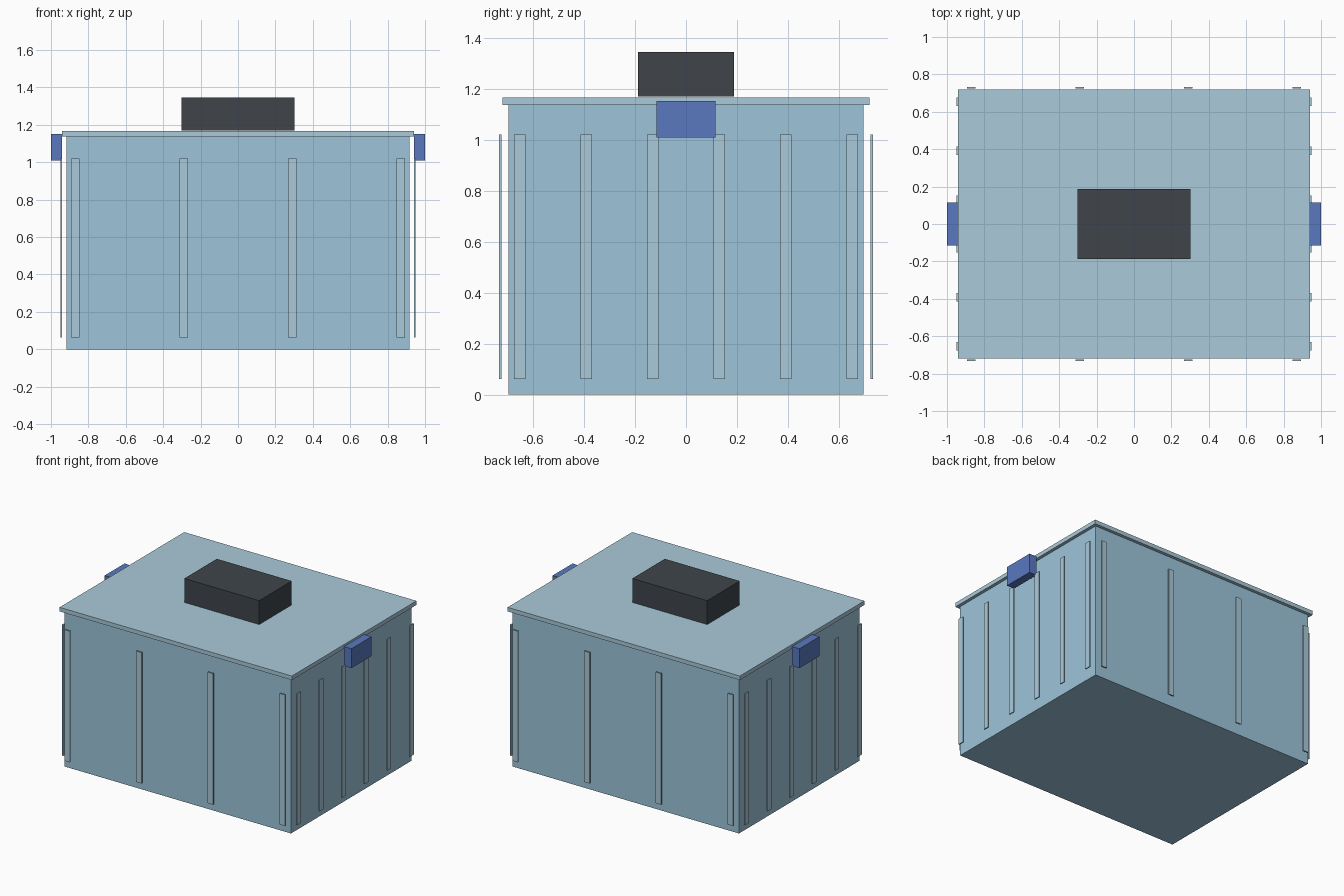
import bpy
import bmesh
from mathutils import Matrix, Vector

if "Cube" in bpy.data.objects:
    bpy.data.objects.remove(bpy.data.objects["Cube"])


def material(name, rgb):
    m = bpy.data.materials.new(name)
    m.diffuse_color = (*rgb, 1)
    m.use_nodes = True
    m.node_tree.nodes["Principled BSDF"].inputs["Base Color"].default_value = m.diffuse_color
    return m


BODY = material("light_blue", (0.34, 0.56, 0.71))
TRIM = material("pale_blue", (0.40, 0.59, 0.70))
CLIP = material("clip_blue", (0.10, 0.19, 0.52))
DARK = material("charcoal", (0.05, 0.06, 0.07))


def box(name, x, y, z, mat):
    """Box spanning the given (min, max) ranges."""
    lo, hi = Vector((x[0], y[0], z[0])), Vector((x[1], y[1], z[1]))
    bm = bmesh.new()
    bmesh.ops.create_cube(bm, size=1, matrix=Matrix.Diagonal((*(hi - lo), 1)))
    mesh = bpy.data.meshes.new(name)
    bm.to_mesh(mesh)
    bm.free()
    mesh.materials.append(mat)
    ob = bpy.data.objects.new(name, mesh)
    ob.location = (lo + hi) / 2
    bpy.context.collection.objects.link(ob)
    return ob


# Main tub, overhanging lid and the block on top
box("tub", (-0.917, 0.917), (-0.697, 0.697), (0, 1.137), BODY)
box("lid", (-0.94, 0.94), (-0.72, 0.72), (1.137, 1.167), TRIM)
box("top_block", (-0.303, 0.303), (-0.188, 0.188), (1.17, 1.345), DARK)

RIB_Z = (0.062, 1.021)
RIB_HALF = 0.0225

for s, side, face in ((-1, "left", "front"), (1, "right", "back")):
    # Clip handles under the lid ends
    box(f"{side}_handle", sorted((s * 0.94, s * 1.0)), (-0.116, 0.116), (1.01, 1.152), CLIP)

    # Four thin ribs standing just off the front and back walls
    for i in range(4):
        c = -0.87 + i * 0.58
        box(f"{face}_rib_{i + 1}", (c - RIB_HALF, c + RIB_HALF),
            sorted((s * 0.724, s * 0.733)), RIB_Z, TRIM)

    # Six thin ribs standing just off each side wall
    for i in range(6):
        c = -0.6525 + i * 0.261
        box(f"{side}_rib_{i + 1}", sorted((s * 0.942, s * 0.95)),
            (c - RIB_HALF, c + RIB_HALF), RIB_Z, TRIM)
